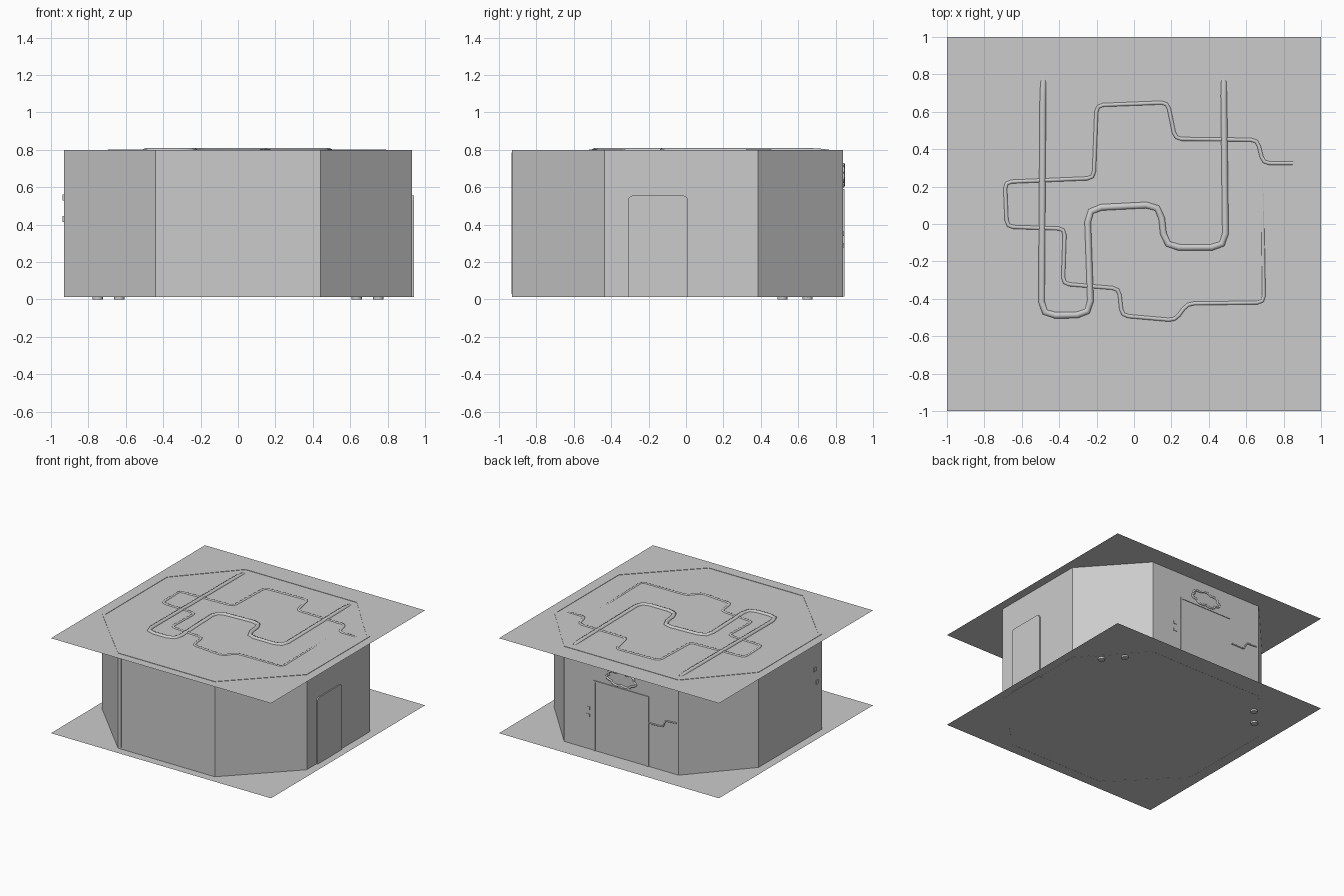
import bpy, bmesh, math
from mathutils import Vector

if "Cube" in bpy.data.objects:
    bpy.data.objects.remove(bpy.data.objects["Cube"])

FLOOR, CEIL = 0.015, 0.795
# half outline of the eight-sided room, front to back
HALF = [(0.44, -0.93), (0.93, -0.435), (0.93, 0.385), (0.52, 0.84)]
OCT = HALF + [(-x, y) for x, y in reversed(HALF)]


def finish(name, bm, smooth=False):
    me = bpy.data.meshes.new(name)
    bm.to_mesh(me)
    bm.free()
    ob = bpy.data.objects.new(name, me)
    bpy.context.collection.objects.link(ob)
    if smooth:
        for p in me.polygons:
            p.use_smooth = len(p.vertices) == 4
    return ob


def box(name, x0, x1, y0, y1, z0, z1):
    bm = bmesh.new()
    bmesh.ops.create_cube(bm, size=1)
    for v in bm.verts:
        v.co = Vector(((x0 + x1) / 2 + v.co.x * (x1 - x0),
                       (y0 + y1) / 2 + v.co.y * (y1 - y0),
                       (z0 + z1) / 2 + v.co.z * (z1 - z0)))
    return finish(name, bm)


def plane(name, z):
    bm = bmesh.new()
    bmesh.ops.create_grid(bm, x_segments=1, y_segments=1, size=1)
    bmesh.ops.translate(bm, verts=bm.verts, vec=(0, 0, z))
    return finish(name, bm)


def scaled(inset):
    return [(x * (1 - inset), y * (1 - inset)) for x, y in OCT]


def ring(name, z0, z1, inset):
    # rectangular section swept around the room outline
    bm = bmesh.new()
    loops = [[bm.verts.new((x, y, z)) for x, y in pts] for pts, z in
             ((OCT, z0), (OCT, z1), (scaled(inset), z1), (scaled(inset), z0))]
    for k in range(4):
        a, b = loops[k], loops[(k + 1) % 4]
        for i in range(8):
            j = (i + 1) % 8
            bm.faces.new((a[i], a[j], b[j], b[i]))
    return finish(name, bm)


def fillet(pts, d):
    pts = [Vector(p) for p in pts]
    out = [pts[0]]
    for a, b, c in zip(pts, pts[1:], pts[2:]):
        p = b + (a - b).normalized() * min(d, (a - b).length * 0.45)
        q = b + (c - b).normalized() * min(d, (c - b).length * 0.45)
        out += [p, p * 0.25 + b * 0.5 + q * 0.25, q]
    return out + [pts[-1]]


def pipe(name, pts, r, closed=False):
    cu = bpy.data.curves.new(name, 'CURVE')
    cu.dimensions = '3D'
    cu.bevel_depth = r
    cu.bevel_resolution = 2
    cu.use_fill_caps = True
    sp = cu.splines.new('POLY')
    sp.points.add(len(pts) - 1)
    for p, co in zip(sp.points, pts):
        p.co = (*co, 1)
    sp.use_cyclic_u = closed
    ob = bpy.data.objects.new(name, cu)
    bpy.context.collection.objects.link(ob)
    return ob


def rod(name, x, y, z0, z1, r, n=12):
    bm = bmesh.new()
    bmesh.ops.create_cone(bm, cap_ends=True, segments=n, radius1=r, radius2=r, depth=z1 - z0)
    bmesh.ops.translate(bm, verts=bm.verts, vec=(x, y, (z0 + z1) / 2))
    return finish(name, bm, True)


# floor and ceiling sheets
plane("floor", FLOOR)
plane("ceiling", CEIL)

# wall sheets
bm = bmesh.new()
lo = [bm.verts.new((x, y, FLOOR)) for x, y in OCT]
hi = [bm.verts.new((x, y, CEIL)) for x, y in OCT]
for i in range(8):
    j = (i + 1) % 8
    bm.faces.new((lo[i], lo[j], hi[j], hi[i]))
finish("walls", bm)

# trims around the room at ceiling and floor
ring("ceiling_trim", 0.765, CEIL + 0.003, 0.025)
ring("skirting", FLOOR - 0.001, 0.045, 0.02)

# corner strips of the front wall
for s, side in ((-1, "left"), (1, "right")):
    a, b = sorted((s * 0.408, s * 0.426))
    box(f"corner_strip_{side}", a, b, -0.934, -0.90, 0.03, 0.785)

# side door with rounded top corners
prof = [(-0.31, FLOOR - 0.003), (0.01, FLOOR - 0.003)]
for cy, a0 in ((-0.015, 0), (-0.285, 90)):
    for k in range(4):
        t = math.radians(a0 + k * 30)
        prof.append((cy + 0.025 * math.cos(t), 0.53 + 0.025 * math.sin(t)))
bm = bmesh.new()
f = bm.faces.new([bm.verts.new((0.91, y, z)) for y, z in prof])
res = bmesh.ops.extrude_face_region(bm, geom=[f])
bmesh.ops.translate(bm, vec=(0.03, 0, 0),
                    verts=[g for g in res["geom"] if isinstance(g, bmesh.types.BMVert)])
bmesh.ops.recalc_face_normals(bm, faces=bm.faces)
finish("side_door", bm)

# back door: panel and frame
box("back_door", -0.24, 0.24, 0.80, 0.842, FLOOR, 0.58)
box("back_door_jamb_left", -0.25, -0.235, 0.80, 0.847, FLOOR, 0.59)
box("back_door_jamb_right", 0.235, 0.25, 0.80, 0.847, FLOOR, 0.59)
box("back_door_lintel", -0.25, 0.25, 0.80, 0.847, 0.578, 0.59)

# wavy ornament over the back door
pts = []
for i in range(56):
    t = 2 * math.pi * i / 56
    w = 0.9 + 0.2 * abs(math.cos(3.5 * t + math.pi / 4))
    pts.append((0.125 * w * math.cos(t), 0.841, 0.662 + 0.055 * w * math.sin(t)))
pipe("door_ornament", pts, 0.008, True)

# small pipe and switches beside the back door
pipe("wall_pipe", fillet([(-0.25, 0.84, 0.373), (-0.38, 0.84, 0.373),
                          (-0.40, 0.84, 0.43), (-0.50, 0.84, 0.437)], 0.02), 0.006)
for i, z in enumerate((0.29, 0.35)):
    box(f"switch_{i}", 0.285, 0.315, 0.82, 0.844, z - 0.012, z + 0.012)

# studs on the left wall
for i, (y, z) in enumerate(((-0.34, 0.545), (-0.37, 0.43))):
    box(f"wall_stud_{i}", -0.938, -0.91, y - 0.013, y + 0.013, z - 0.016, z + 0.016)

# upright posts by the rear corners, feet reaching below the floor
for s, side in ((-1, "left"), (1, "right")):
    for i, (x, y) in enumerate(((0.75, 0.515), (0.635, 0.65))):
        rod(f"post_{side}_{i}", s * x, y, 0.0, 0.78, 0.027)

# thick ceiling pipe
Z = 0.790
thick = [(-0.485, 0.77, Z - 0.01), (-0.487, 0.70, Z), (-0.495, -0.49, Z), (-0.23, -0.485, Z),
         (-0.25, 0.085, Z), (0.14, 0.105, Z), (0.165, -0.125, Z), (0.49, -0.125, Z),
         (0.48, 0.70, Z), (0.48, 0.77, Z - 0.01)]
pipe("thick_ceiling_pipe", fillet(thick, 0.075), 0.019)

# thin ceiling pipe, sinking into the ceiling on the right
thin = [(0.85, 0.325), (0.69, 0.325), (0.66, 0.45), (0.22, 0.455), (0.18, 0.65), (-0.2, 0.635),
        (-0.215, 0.245), (-0.69, 0.225), (-0.68, -0.015), (-0.37, -0.025), (-0.38, -0.32),
        (-0.08, -0.345), (-0.065, -0.49), (0.22, -0.515), (0.285, -0.425), (0.695, -0.42),
        (0.685, 0.25)]
zs = [0.787] + [0.791] * 14 + [0.789, 0.785]
pipe("thin_ceiling_pipe", fillet([(x, y, z) for (x, y), z in zip(thin, zs)], 0.035), 0.0115)
